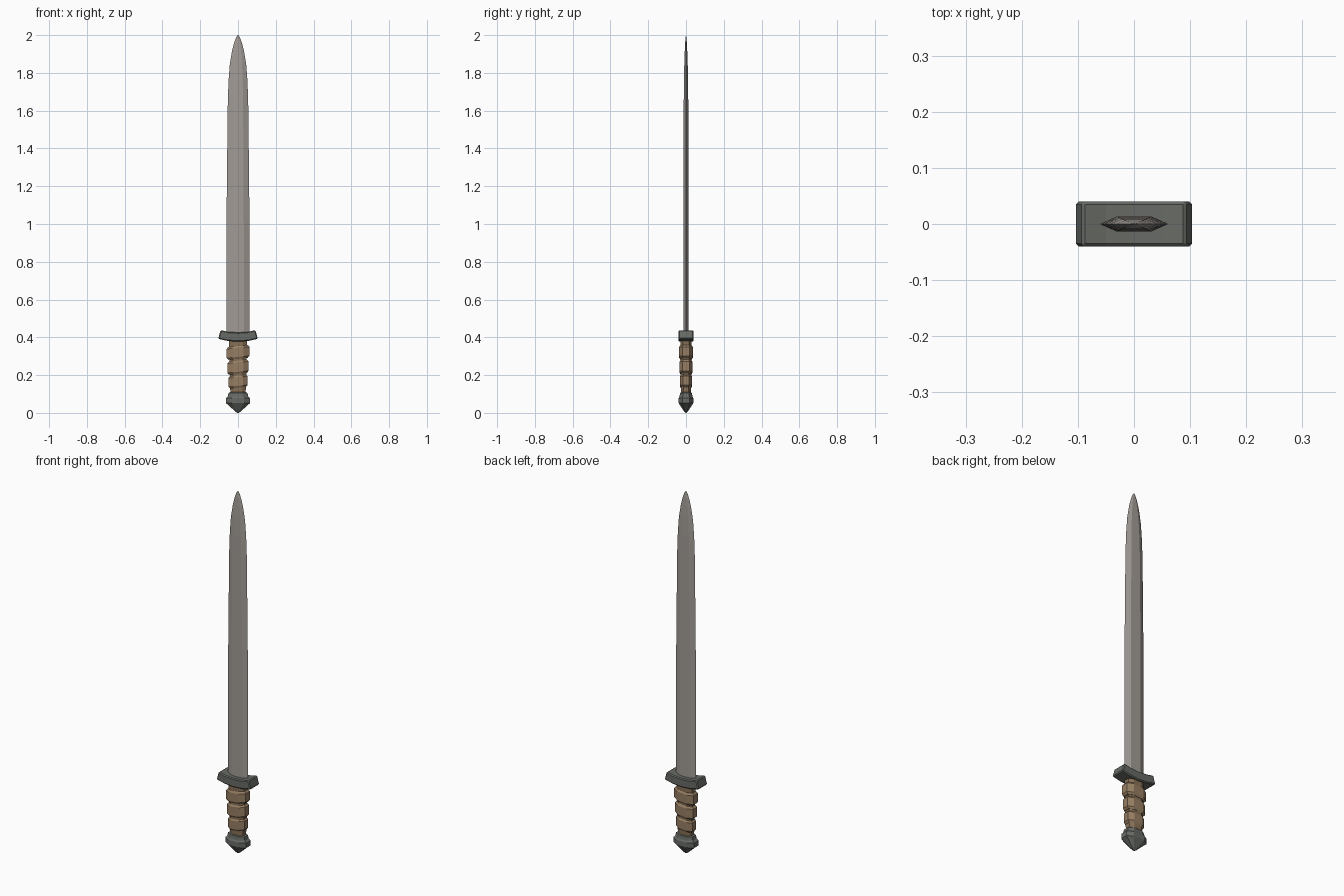
import bpy, bmesh, math

if "Cube" in bpy.data.objects:
    bpy.data.objects.remove(bpy.data.objects["Cube"])


def material(name, rgb):
    m = bpy.data.materials.new(name)
    m.diffuse_color = (*rgb, 1)
    m.use_nodes = True
    m.node_tree.nodes["Principled BSDF"].inputs["Base Color"].default_value = m.diffuse_color
    return m


STEEL = material("blade steel", (0.36, 0.33, 0.305))
IRON = material("dark iron", (0.135, 0.145, 0.13))
LEATHER = material("tan leather", (0.31, 0.21, 0.125))
CORE = material("brown grip core", (0.25, 0.165, 0.095))


def make_object(name, bm, mat):
    bmesh.ops.remove_doubles(bm, verts=bm.verts, dist=1e-5)
    bmesh.ops.recalc_face_normals(bm, faces=bm.faces)
    mesh = bpy.data.meshes.new(name)
    bm.to_mesh(mesh)
    bm.free()
    mesh.materials.append(mat)
    ob = bpy.data.objects.new(name, mesh)
    bpy.context.collection.objects.link(ob)
    return ob


def loft(name, section, rings, mat, tilt=0.0):
    """Stack scaled copies of a unit section; rings are (z, half x, half y)."""
    bm = bmesh.new()
    loops = [[bm.verts.new((x * hx, y * hy, z + tilt * x * hx)) for x, y in section]
             for z, hx, hy in rings]
    n = len(section)
    for a, b in zip(loops, loops[1:]):
        for i in range(n):
            j = (i + 1) % n
            bm.faces.new((a[i], a[j], b[j], b[i]))
    bm.faces.new(loops[0][::-1])
    bm.faces.new(loops[-1])
    return make_object(name, bm, mat)


# Unit cross-sections
HEX = [(1, 0), (0.5, 1), (-0.5, 1), (-1, 0), (-0.5, -1), (0.5, -1)]
OCT = [(1, 0.5), (0.5, 1), (-0.5, 1), (-1, 0.5),
       (-1, -0.5), (-0.5, -1), (0.5, -1), (1, -0.5)]

# Blade: flattened hexagon narrowing to a rounded point
loft("blade", HEX, [
    (0.40, 0.061, 0.0135), (1.0, 0.061, 0.0135), (1.3, 0.058, 0.013),
    (1.65, 0.054, 0.012), (1.76, 0.050, 0.011), (1.85, 0.043, 0.009),
    (1.92, 0.031, 0.0065), (1.965, 0.019, 0.004), (1.99, 0.009, 0.0015),
    (2.0, 0.002, 0.0005)], STEEL)

# Guard: bar with upswept ends, extruded in depth and bevelled
outline = [(-0.105, 0.392), (-0.055, 0.381), (0, 0.377), (0.055, 0.381), (0.105, 0.392),
           (0.092, 0.438), (0.05, 0.429), (0, 0.426), (-0.05, 0.429), (-0.092, 0.438)]
bm = bmesh.new()
front = [bm.verts.new((x, -0.04, z)) for x, z in outline]
back = [bm.verts.new((x, 0.04, z)) for x, z in outline]
bm.faces.new(front)
bm.faces.new(back[::-1])
for i in range(len(outline)):
    j = (i + 1) % len(outline)
    bm.faces.new((front[j], front[i], back[i], back[j]))
guard = make_object("guard", bm, IRON)
bevel = guard.modifiers.new("edge bevel", "BEVEL")
bevel.width = 0.005
bevel.segments = 1
bevel.limit_method = "ANGLE"
bevel.angle_limit = math.radians(40)

# Grip core
loft("grip_core", OCT, [(0.09, 0.040, 0.026), (0.24, 0.045, 0.029),
                        (0.385, 0.048, 0.030)], CORE)

# Leather wraps: three slanted, chamfered bands
for k, (z0, z1, hx, hy) in enumerate([(0.133, 0.199, 0.051, 0.033),
                                      (0.207, 0.277, 0.056, 0.035),
                                      (0.286, 0.354, 0.060, 0.037)]):
    loft(f"grip_wrap_{k + 1}", OCT,
         [(z0, hx - 0.009, hy - 0.006), (z0 + 0.010, hx, hy),
          (z1 - 0.010, hx, hy), (z1, hx - 0.009, hy - 0.006)], LEATHER, 0.1)

# Pommel: faceted knob with blunt pointed base
loft("pommel", OCT, [
    (0.0, 0.004, 0.003), (0.012, 0.020, 0.013), (0.035, 0.044, 0.028),
    (0.052, 0.064, 0.039), (0.078, 0.064, 0.039), (0.088, 0.054, 0.034),
    (0.106, 0.050, 0.031), (0.110, 0.042, 0.027)], IRON)
